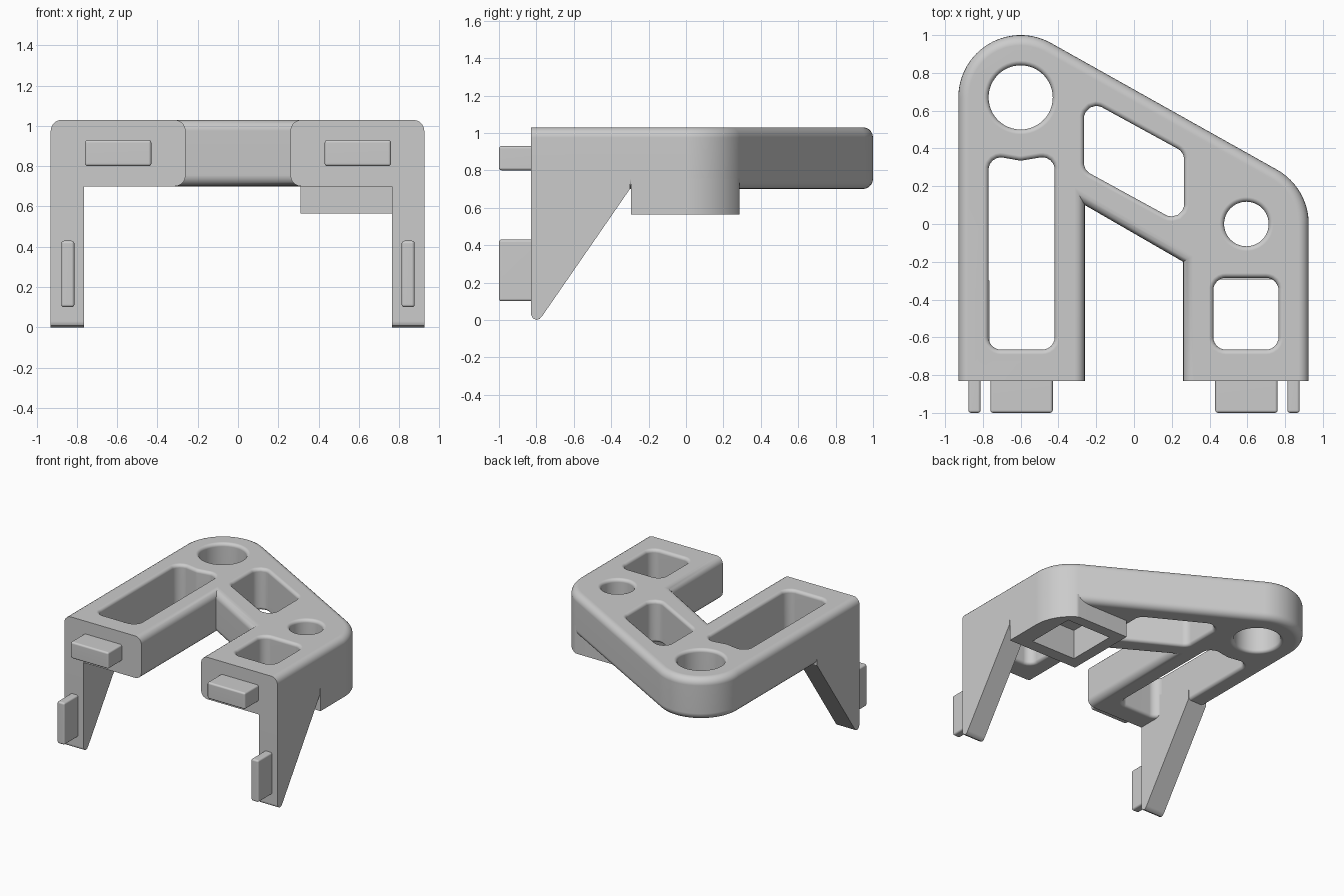
import bpy, bmesh
from math import cos, sin, tan, radians, pi
from mathutils import Vector

cube = bpy.data.objects.get("Cube")
if cube:
    bpy.data.objects.remove(cube, do_unlink=True)

grey = bpy.data.materials.new("plain_grey")
grey.use_nodes = True
grey.diffuse_color = (0.6, 0.6, 0.6, 1)
grey.node_tree.nodes["Principled BSDF"].inputs["Base Color"].default_value = grey.diffuse_color

BOTTOM, TOP, FRONT = 0.70, 1.03, -0.83
PIVOT_BIG, PIVOT_SMALL, R = (-0.6, 0.67), (0.595, 0.0), 0.33


def arc(center, r, a0, a1, n):
    steps = [radians(a0 + (a1 - a0) * i / n) for i in range(n + 1)]
    return [(center[0] + r * cos(a), center[1] + r * sin(a)) for a in steps]


def rounded(corners, r=0.065, n=6):
    """Fillet every corner of a polygon."""
    pts, ps = [], [Vector(c) for c in corners]
    for i, p in enumerate(ps):
        u = (ps[i - 1] - p).normalized()
        v = (ps[(i + 1) % len(ps)] - p).normalized()
        half = u.angle(v) / 2
        c = p + (u + v).normalized() * r / sin(half)
        d0, d1 = p + u * r / tan(half) - c, p + v * r / tan(half) - c
        pts += [tuple(c + d0.lerp(d1, k / n).normalized() * r) for k in range(n + 1)]
    return pts


def offset(pts, d):
    """Grow a counter-clockwise outline by d with mitred corners."""
    out, ps = [], [Vector(p) for p in pts]
    for i, p in enumerate(ps):
        e0 = (p - ps[i - 1]).normalized()
        e1 = (ps[(i + 1) % len(ps)] - p).normalized()
        n0, n1 = Vector((e0.y, -e0.x)), Vector((e1.y, -e1.x))
        out.append(p + (n0 + n1) * d / (1 + n0.dot(n1)))
    return out


def loft(name, pts, stack, place=lambda a, b, h: (a, b, h), flat_front=False):
    """Stack offset copies of an outline and skin them into a solid."""
    bm = bmesh.new()
    rings = []
    for h, d in stack:
        ring = []
        for p, q in zip(pts, offset(pts, d)):
            y = p[1] if flat_front and p[1] <= FRONT else q.y
            ring.append(bm.verts.new(place(q.x, y, h)))
        rings.append(ring)
    n = len(pts)
    for lo, hi in zip(rings, rings[1:]):
        for i in range(n):
            j = (i + 1) % n
            bm.faces.new((lo[i], lo[j], hi[j], hi[i]))
    bm.faces.new(rings[0][::-1])
    bm.faces.new(rings[-1])
    return finish(name, bm)


def finish(name, bm):
    bmesh.ops.recalc_face_normals(bm, faces=bm.faces[:])
    mesh = bpy.data.meshes.new(name)
    bm.to_mesh(mesh)
    bm.free()
    mesh.materials.append(grey)
    ob = bpy.data.objects.new(name, mesh)
    bpy.context.collection.objects.link(ob)
    return ob


def box(name, lo, hi, bevel=0.0):
    bm = bmesh.new()
    bmesh.ops.create_cube(bm, size=1)
    for v in bm.verts:
        v.co = [(a + b) / 2 + c * (b - a) for a, b, c in zip(lo, hi, v.co)]
    if bevel:
        bmesh.ops.bevel(bm, geom=bm.edges[:], offset=bevel, segments=3,
                        profile=0.5, affect='EDGES')
    return finish(name, bm)


def activate(ob):
    bpy.ops.object.select_all(action='DESELECT')
    ob.select_set(True)
    bpy.context.view_layer.objects.active = ob


def cut(ob, cutter):
    cutter.hide_render = True
    mod = ob.modifiers.new("cut", 'BOOLEAN')
    mod.operation, mod.solver, mod.object = 'DIFFERENCE', 'EXACT', cutter
    activate(ob)
    bpy.ops.object.modifier_apply(modifier=mod.name)


def fillet_stack(r, sign, n=5):
    """Heights and offsets for a rounded lower and upper rim."""
    turn = [pi / 2 * i / n for i in range(n + 1)]
    low = [(BOTTOM + r * (1 - sin(a)), sign * r * (1 - cos(a))) for a in turn]
    high = [(BOTTOM + TOP - h, d) for h, d in low]
    return low[::-1] + high


# Main plate with rounded rims and a flat front
outline = [(-0.93, FRONT), (-0.26, FRONT), (-0.26, 0.10), (0.26, -0.20),
           (0.26, FRONT), (0.925, FRONT)]
outline += arc(PIVOT_SMALL, R, 0, 60, 16) + arc(PIVOT_BIG, R, 60, 180, 32)
plate = loft("main_plate", outline, fillet_stack(0.055, -1), flat_front=True)

# Openings through the plate, flared at both rims
openings = [
    arc(PIVOT_BIG, 0.17, 0, 352.5, 47),
    arc(PIVOT_SMALL, 0.118, 0, 352.5, 47),
    rounded([(-0.77, -0.665), (-0.42, -0.665), (-0.42, 0.365), (-0.6, 0.335), (-0.77, 0.365)]),
    rounded([(0.42, -0.665), (0.765, -0.665), (0.765, -0.285), (0.42, -0.285)]),
    rounded([(-0.265, 0.285), (0.265, -0.005), (0.265, 0.38), (-0.265, 0.67)]),
]
for pts in openings:
    rim = fillet_stack(0.025, 1)
    stack = [(BOTTOM - 0.05, rim[0][1])] + rim + [(TOP + 0.05, rim[-1][1])]
    cutter = loft("opening_cutter", pts, stack)
    cut(plate, cutter)
    bpy.data.objects.remove(cutter, do_unlink=True)

# Square boss under the small hole, with a square pocket
boss_outline = [(0.31, -0.295), (0.925, -0.295)] + arc(PIVOT_SMALL, R, 0, 60, 16) + [(0.31, 0.286)]
boss = loft("pocket_boss", boss_outline, [(0.565, 0), (0.78, 0)])
pocket = box("pocket_cutter", (0.40, -0.20, 0.4), (0.79, 0.20, 0.80))
for ob in (plate, boss):
    cut(ob, pocket)
bpy.data.objects.remove(pocket, do_unlink=True)

# Tapered legs and front tabs on both sides
leg_profile = [(FRONT, 0.03), (-0.818, 0.008), (-0.80, 0.0), (-0.782, 0.006),
               (-0.768, 0.022), (-0.30, BOTTOM), (-0.30, 0.78), (FRONT, 0.95)]
parts = [plate, boss]
for side, s, outer in (("left", 1, 0.925), ("right", -1, 0.93)):
    parts.append(loft(side + "_leg", leg_profile, [(s * 0.765, 0), (s * outer, 0)],
                      place=lambda a, b, h: (h, a, b)))
    for name, x0, x1, z0, z1 in (("upper", 0.43, 0.76, 0.80, 0.93),
                                 ("lower", 0.812, 0.877, 0.10, 0.43)):
        xs = sorted((s * x0, s * x1))
        parts.append(box(f"{side}_{name}_tab", (xs[0], -1.0, z0), (xs[1], -0.79, z1), 0.014))

# Smooth rounded areas, keep hard edges
for ob in parts:
    activate(ob)
    bpy.ops.object.shade_smooth_by_angle(angle=radians(32))
    weighted = ob.modifiers.new("clean_shading", 'WEIGHTED_NORMAL')
    weighted.keep_sharp = True
